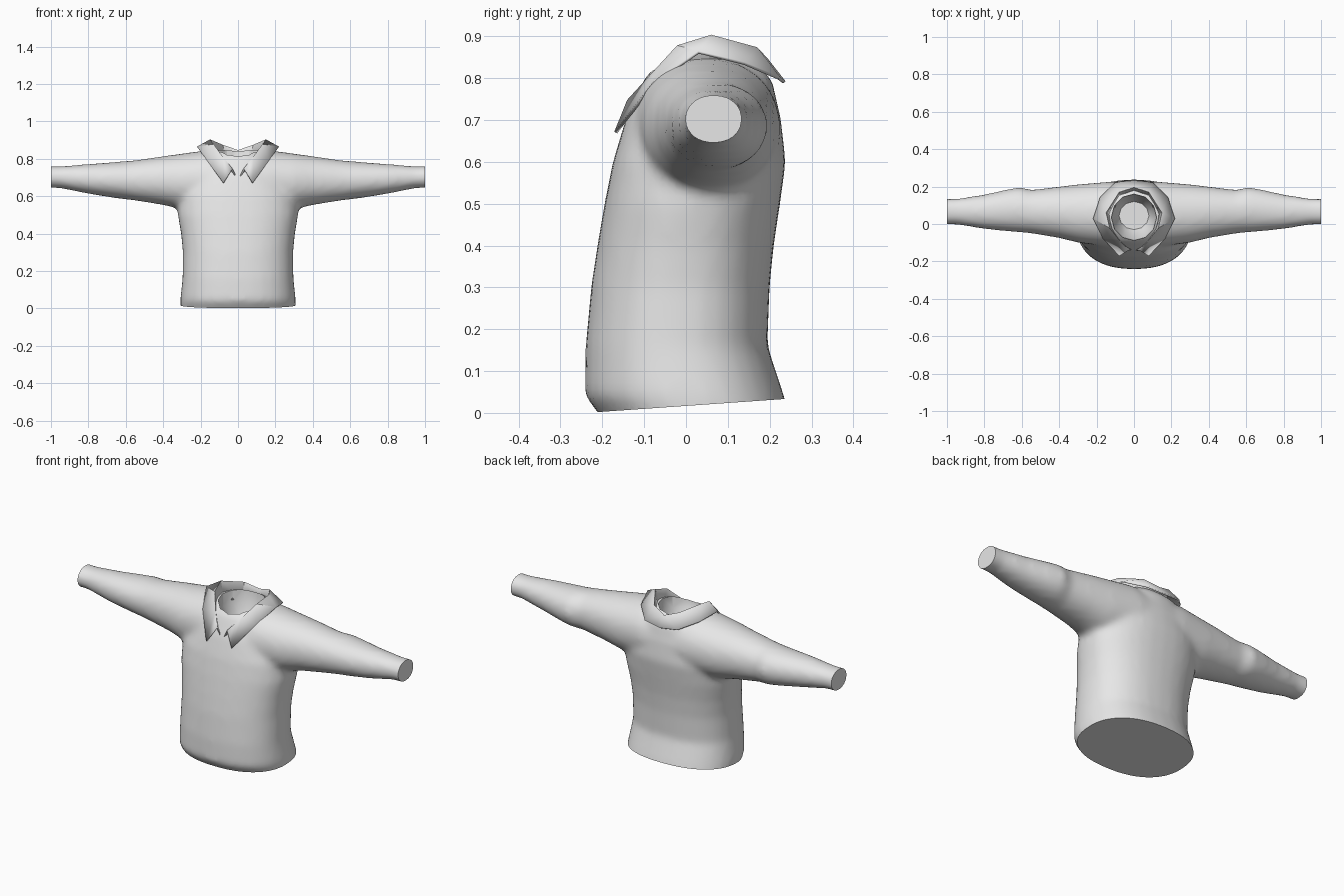
import bpy, bmesh, math
from mathutils import Vector

cube = bpy.data.objects.get("Cube")
if cube:
    bpy.data.objects.remove(cube)

cloth = bpy.data.materials.new("grey cloth")
cloth.use_nodes = True
GREY = (0.8, 0.8, 0.8, 1)
cloth.diffuse_color = GREY
cloth.node_tree.nodes["Principled BSDF"].inputs["Base Color"].default_value = GREY


def add_object(name, bm):
    bmesh.ops.recalc_face_normals(bm, faces=bm.faces)
    mesh = bpy.data.meshes.new(name)
    bm.to_mesh(mesh)
    bm.free()
    mesh.materials.append(cloth)
    obj = bpy.data.objects.new(name, mesh)
    bpy.context.collection.objects.link(obj)
    return obj


def loft(bm, rings):
    """Skin closed rings of equal length and cap both ends."""
    rings = [[bm.verts.new(p) for p in ring] for ring in rings]
    n = len(rings[0])
    for a, b in zip(rings, rings[1:]):
        for i in range(n):
            j = (i + 1) % n
            bm.faces.new((a[i], a[j], b[j], b[i]))
    bm.faces.new(rings[0])
    bm.faces.new(rings[-1])


def oval(u_lo, u_hi, v_lo, v_hi, power, n=32):
    """Rounded outline between the given limits."""
    def bend(t):
        return math.copysign(abs(t) ** (2 / power), t)
    out = []
    for k in range(n):
        a = math.tau * k / n
        out.append(((u_lo + u_hi + (u_hi - u_lo) * bend(math.cos(a))) / 2,
                    (v_lo + v_hi + (v_hi - v_lo) * bend(math.sin(a))) / 2))
    return out


def bake(obj):
    """Apply the modifiers of an object."""
    bpy.context.view_layer.update()
    graph = bpy.context.evaluated_depsgraph_get()
    mesh = bpy.data.meshes.new_from_object(obj.evaluated_get(graph))
    obj.modifiers.clear()
    obj.data = mesh


def smooth(obj, degrees):
    bpy.ops.object.select_all(action="DESELECT")
    obj.select_set(True)
    bpy.context.view_layer.objects.active = obj
    bpy.ops.object.shade_smooth_by_angle(angle=math.radians(degrees))


# Torso: height, half width, front, back
TORSO = [
    (-0.06, 0.30, -0.17, 0.25), (0.00, 0.308, -0.21, 0.245), (0.04, 0.31, -0.242, 0.235),
    (0.16, 0.297, -0.24, 0.195), (0.30, 0.295, -0.227, 0.20), (0.40, 0.305, -0.212, 0.21),
    (0.50, 0.322, -0.195, 0.225), (0.60, 0.32, -0.175, 0.239), (0.70, 0.27, -0.145, 0.228),
    (0.80, 0.19, -0.10, 0.205), (0.85, 0.12, -0.05, 0.15),
]
# Sleeve: distance from centre, bottom, top, front, back
SLEEVE = [
    (0.00, 0.52, 0.83, -0.12, 0.225), (0.15, 0.52, 0.848, -0.12, 0.225),
    (0.30, 0.53, 0.828, -0.10, 0.212), (0.40, 0.553, 0.814, -0.075, 0.20),
    (0.55, 0.577, 0.792, -0.05, 0.182), (0.61, 0.584, 0.787, -0.045, 0.197),
    (0.67, 0.592, 0.782, -0.04, 0.187), (0.80, 0.613, 0.772, -0.027, 0.158),
    (0.95, 0.643, 0.76, -0.003, 0.135), (1.06, 0.645, 0.762, -0.004, 0.136),
]
bm = bmesh.new()
loft(bm, [[(x, y, z) for x, y in oval(-w, w, f, b, 2.3)] for z, w, f, b in TORSO])
for side in (-1, 1):
    loft(bm, [[(side * x, y, z) for y, z in oval(f, b, lo, hi, 2.1)]
              for x, lo, hi, f, b in SLEEVE])
shirt = add_object("shirt_body", bm)

# Blend sleeves and torso into one soft surface
blend = shirt.modifiers.new("blend", "REMESH")
blend.mode = "VOXEL"
blend.voxel_size = 0.016
relax = shirt.modifiers.new("relax", "SMOOTH")
relax.factor = 0.5
relax.iterations = 9
bake(shirt)

# Flat cuffs and a slanted flat hem
bm = bmesh.new()
bm.from_mesh(shirt.data)
CUTS = [((1, 0, 0), (1, 0, 0)), ((-1, 0, 0), (-1, 0, 0)),
        ((0, -0.21, 0.002), (0, 0.07, -1))]
for point, normal in CUTS:
    cut = bmesh.ops.bisect_plane(bm, geom=bm.verts[:] + bm.edges[:] + bm.faces[:],
                                 plane_co=point, plane_no=Vector(normal).normalized(),
                                 clear_outer=True)
    rim = [e for e in cut["geom_cut"] if isinstance(e, bmesh.types.BMEdge)]
    bmesh.ops.contextual_create(bm, geom=rim)
bmesh.ops.recalc_face_normals(bm, faces=bm.faces)
bm.to_mesh(shirt.data)
bm.free()

# Neck opening, a tapered hollow
bm = bmesh.new()
loft(bm, [[(x, y, z) for x, y in oval(-w, w, f, b, 2, 12)]
          for z, w, f, b in [(0.70, 0.08, -0.03, 0.12), (0.78, 0.115, -0.085, 0.155),
                             (0.95, 0.13, -0.10, 0.17)]])
cutter = add_object("neck_cutter", bm)
cutter.hide_render = True
hollow = shirt.modifiers.new("neck", "BOOLEAN")
hollow.operation = "DIFFERENCE"
hollow.object = cutter
bake(shirt)
bpy.data.objects.remove(cutter)
smooth(shirt, 40)

# Folded collar: inner stand, fold line, outer edge, from back to front
STAND = [(0, 0.165, 0.79), (0.08, 0.14, 0.79), (0.125, 0.05, 0.80),
         (0.105, -0.03, 0.78), (0.06, -0.085, 0.73), (0.0, -0.137, 0.685)]
FOLD = [(0, 0.195, 0.843), (0.08, 0.17, 0.87), (0.15, 0.06, 0.90),
        (0.132, -0.02, 0.875), (0.085, -0.08, 0.81), (0.032, -0.14, 0.745)]
EDGE = [(0, 0.235, 0.79), (0.10, 0.222, 0.80), (0.18, 0.14, 0.835),
        (0.217, 0.03, 0.862), (0.165, -0.075, 0.79), (0.078, -0.168, 0.67)]
bm = bmesh.new()
rows = [[bm.verts.new(p) for p in row] for row in (STAND, FOLD, EDGE)]
for a, b in zip(rows, rows[1:]):
    for i in range(len(a) - 1):
        bm.faces.new((a[i], a[i + 1], b[i + 1], b[i]))
collar = add_object("collar", bm)
mirror = collar.modifiers.new("mirror", "MIRROR")
mirror.use_clip = True
thick = collar.modifiers.new("thickness", "SOLIDIFY")
thick.thickness = 0.008
thick.offset = 0
smooth(collar, 35)
